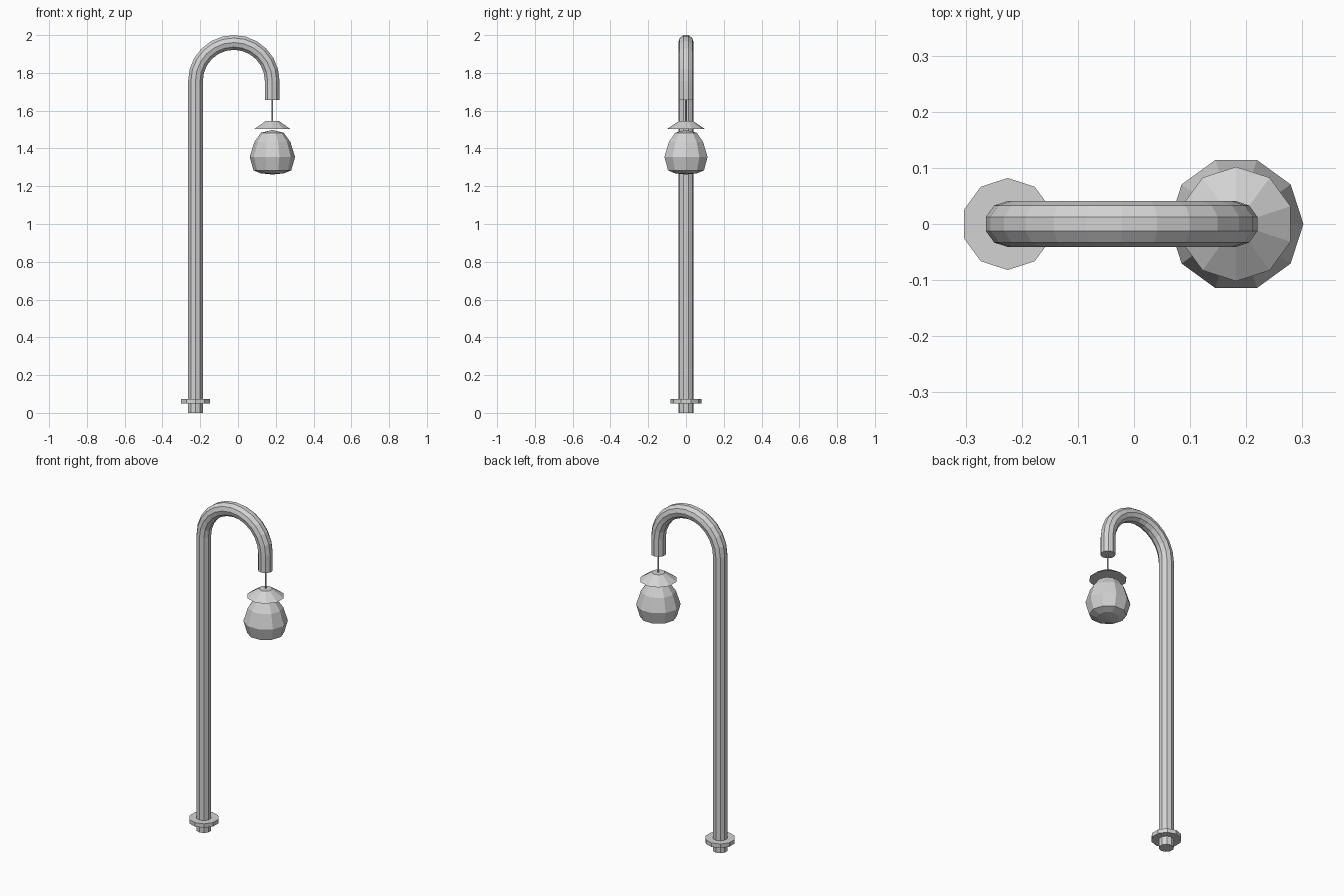
import bpy
import bmesh
from math import sin, cos, pi
from mathutils import Vector

cube = bpy.data.objects.get("Cube")
if cube:
    bpy.data.objects.remove(cube)

SIDES = 10
POLE_X = -0.225
LAMP_X = 0.182

grey = bpy.data.materials.new("light_grey")
grey.use_nodes = True
grey.diffuse_color = (0.65, 0.65, 0.65, 1)
grey.node_tree.nodes["Principled BSDF"].inputs["Base Color"].default_value = grey.diffuse_color


def skin(name, rings):
    """Join equal rings of points into a closed, flat-faced solid."""
    bm = bmesh.new()
    loops = [[bm.verts.new(p) for p in ring] for ring in rings]
    for a, b in zip(loops, loops[1:]):
        for i in range(len(a)):
            j = (i + 1) % len(a)
            bm.faces.new((a[i], a[j], b[j], b[i]))
    bm.faces.new(loops[0])
    bm.faces.new(loops[-1])
    bmesh.ops.remove_doubles(bm, verts=bm.verts, dist=0.0005)
    bmesh.ops.recalc_face_normals(bm, faces=bm.faces)
    mesh = bpy.data.meshes.new(name)
    bm.to_mesh(mesh)
    bm.free()
    mesh.materials.append(grey)
    obj = bpy.data.objects.new(name, mesh)
    bpy.context.collection.objects.link(obj)
    return obj


def lathe(name, x, profile, start=pi / 2, sides=SIDES):
    """Turn (radius, height) pairs around an upright axis."""
    angles = [start + 2 * pi * i / sides for i in range(sides)]
    return skin(name, [[(x + r * cos(a), r * sin(a), z) for a in angles]
                       for r, z in profile])


def tube(name, path, radius):
    """Sweep a ring along (point, outward direction) pairs in the xz plane."""
    angles = [pi / 2 + 2 * pi * i / SIDES for i in range(SIDES)]
    side = Vector((0, 1, 0))
    return skin(name, [[p + radius * (cos(a) * out + sin(a) * side) for a in angles]
                       for p, out in path])


# Pole with a hooked top
bend, arc_z, steps = 0.203, 1.758, 12
left, right = Vector((-1, 0, 0)), Vector((1, 0, 0))
centre = Vector((POLE_X + bend, 0, arc_z))
path = [(Vector((POLE_X, 0, 0)), left)]
for i in range(steps + 1):
    t = pi - pi * i / steps
    out = Vector((cos(t), 0, sin(t)))
    path.append((centre + bend * out, out))
path.append((Vector((POLE_X + 2 * bend, 0, 1.656)), right))
tube("hooked_pole", path, 0.041)

# Base collar
lathe("base_collar", POLE_X, [(0.082, 0.05), (0.082, 0.074)])

# Hanging wire
lathe("hanging_wire", LAMP_X, [(0.004, 1.53), (0.004, 1.67)])

# Lamp cap
lathe("lamp_cap", LAMP_X, [(0.102, 1.502), (0.036, 1.546)])

# Lamp globe
lathe("lamp_globe", LAMP_X,
      [(0, 1.262), (0.06, 1.268), (0.1, 1.284), (0.12, 1.355),
       (0.095, 1.435), (0.06, 1.483), (0, 1.498)], start=0)
